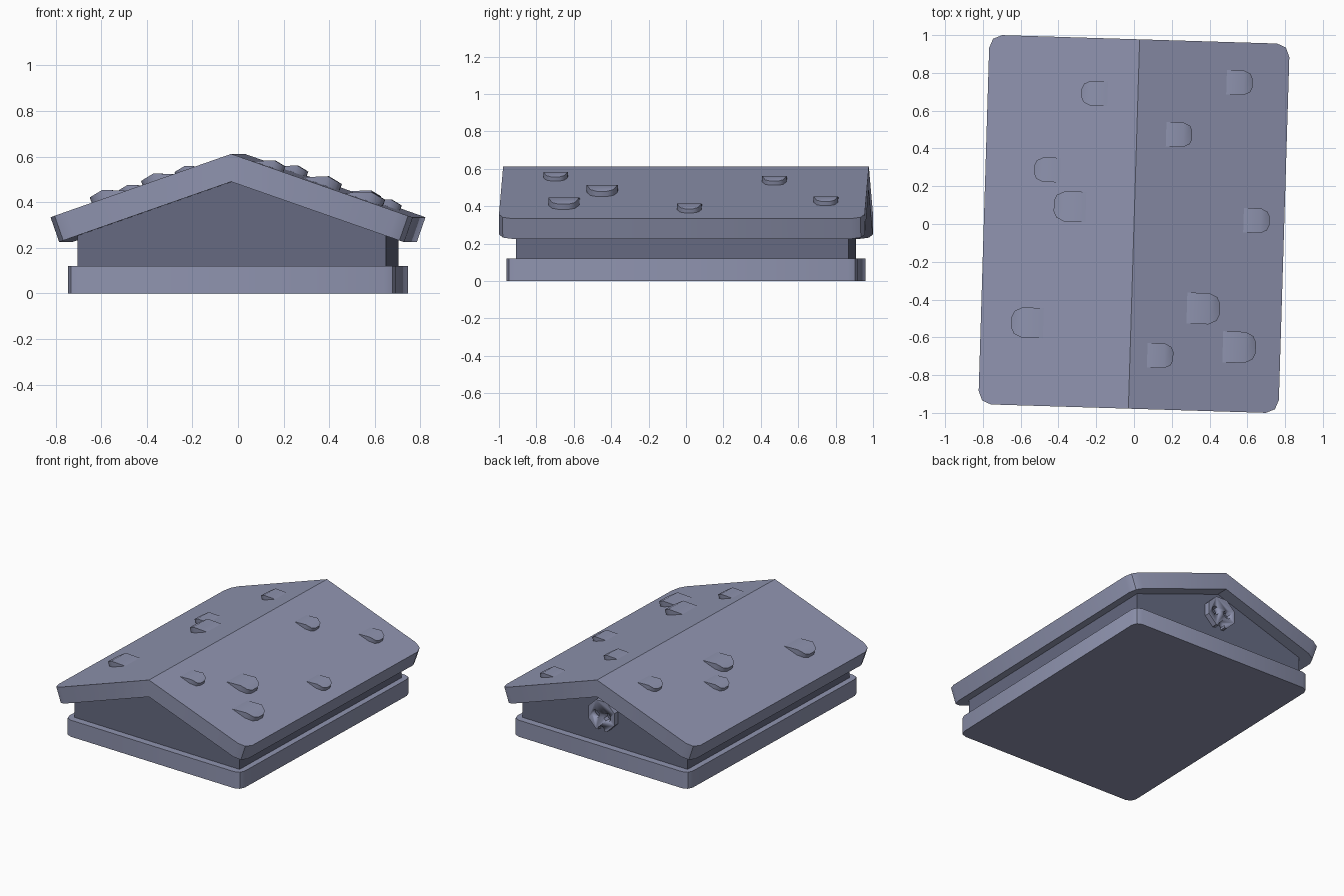
import bpy, bmesh, math
from mathutils import Matrix, Vector

if "Cube" in bpy.data.objects:
    bpy.data.objects.remove(bpy.data.objects["Cube"])

TURN = Matrix.Rotation(-0.0305, 4, 'Z')      # whole model is slightly askew
RISE = 0.35                                  # roof slope
RIDGE = 0.612
PITCH = math.atan(RISE)


def material(name, rgb):
    m = bpy.data.materials.new(name)
    m.diffuse_color = (*rgb, 1)
    m.use_nodes = True
    m.node_tree.nodes["Principled BSDF"].inputs["Base Color"].default_value = m.diffuse_color
    return m


STONE = material("light slate", (0.275, 0.295, 0.43))
SHADE = material("dark slate", (0.13, 0.143, 0.22))


def finish(name, bm, mat, angle=35):
    bmesh.ops.recalc_face_normals(bm, faces=bm.faces)
    bm.transform(TURN)
    me = bpy.data.meshes.new(name)
    bm.to_mesh(me)
    bm.free()
    ob = bpy.data.objects.new(name, me)
    bpy.context.collection.objects.link(ob)
    me.materials.append(mat)
    bpy.ops.object.select_all(action='DESELECT')
    ob.select_set(True)
    bpy.context.view_layer.objects.active = ob
    bpy.ops.object.shade_smooth_by_angle(angle=math.radians(angle))
    return ob


def extrude_profile(bm, points, y0, y1):
    """Prism along y from an (x, z) outline."""
    face = bm.faces.new([bm.verts.new((x, y0, z)) for x, z in points])
    new = bmesh.ops.extrude_face_region(bm, geom=[face])["geom"]
    verts = [g for g in new if isinstance(g, bmesh.types.BMVert)]
    bmesh.ops.translate(bm, verts=verts, vec=(0, y1 - y0, 0))


def bevel(bm, test, amount):
    edges = [e for e in bm.edges if test(e.verts[0].co, e.verts[1].co)]
    bmesh.ops.bevel(bm, geom=edges, offset=amount, segments=2, profile=0.5,
                    affect='EDGES')


# base slab with rounded upright corners
bm = bmesh.new()
extrude_profile(bm, [(-.72, 0), (.72, 0), (.72, .12), (-.72, .12)], -.94, .94)
bevel(bm, lambda a, b: abs(a.z - b.z) > .05, .05)
finish("base", bm, STONE)

# walls with gable ends
bm = bmesh.new()
top = RIDGE - .122
hw = .677
extrude_profile(bm, [(-hw, .115), (hw, .115), (hw, top - RISE * hw),
                     (0, top), (-hw, top - RISE * hw)], -.89, .89)
finish("walls", bm, SHADE)

# folded roof slab with rounded eave corners
bm = bmesh.new()
ew, ez = .795, RIDGE - RISE * .795
dx, dz = .115 * math.sin(PITCH), .115 * math.cos(PITCH)
extrude_profile(bm, [(0, RIDGE), (ew, ez), (ew - dx, ez - dz), (0, top),
                     (dx - ew, ez - dz), (-ew, ez)], -.978, .978)
bevel(bm, lambda a, b: abs(a.y - b.y) < .01 and a.x * b.x > .4, .07)
finish("roof", bm, STONE)


# raised shingles: (uphill x, y, size) as seen from the top
def shingle(name, x, y, size):
    side = 1 if x > 0 else -1
    p = TURN.inverted() @ Vector((x, y, 0))
    length, w = size / math.cos(PITCH), size / 2
    half = [(0, 1), (.62, 1), (.9, .75), (1, .35)]
    plan = half + [(u, -v) for u, v in reversed(half)]

    def height(u):
        return size * (.26 * u / .62 if u <= .62 else .26 - .08 * (u - .62) / .38)

    down = Vector((side * math.cos(PITCH), 0, -math.sin(PITCH)))
    up = Vector((side * math.sin(PITCH), 0, math.cos(PITCH)))
    origin = Vector((p.x, p.y, RIDGE - RISE * abs(p.x)))
    bm = bmesh.new()

    def ring(h):
        return [bm.verts.new(origin + down * u * length + Vector((0, v * w, 0))
                             + up * h(u)) for u, v in plan]
    hi, lo = ring(height), ring(lambda u: -.02)
    bm.faces.new([hi[0], hi[1], hi[6], hi[7]])
    bm.faces.new(hi[1:7])
    bm.faces.new(lo)
    for i in range(8):
        j = (i + 1) % 8
        bm.faces.new([hi[i], hi[j], lo[j], lo[i]])
    finish(name, bm, STONE, 50)


SHINGLES = [(.49, .75, .13), (.17, .475, .13), (.58, .02, .13),
            (.28, -.445, .165), (.47, -.65, .165), (.07, -.695, .13),
            (-.14, .69, .13), (-.39, .285, .13), (-.255, .09, .16),
            (-.48, -.525, .16)]
for n, s in enumerate(SHINGLES, 1):
    shingle(f"shingle_{n}", *s)


# round plate on the back gable, pierced by holes
def disc(bm, x, y, z, r, depth, sides):
    m = (Matrix.Translation((x, y, z)) @ Matrix.Rotation(math.pi / 2, 4, 'X')
         @ Matrix.Rotation(math.pi / sides, 4, 'Z'))
    bmesh.ops.create_cone(bm, cap_ends=True, segments=sides, radius1=r,
                          radius2=r, depth=depth, matrix=m)


bm = bmesh.new()
disc(bm, 0, .9, .335, .115, .06, 8)
plate = finish("back_plate", bm, STONE)

bm = bmesh.new()
for hx, hz, r in ((-.048, .335, .03), (.048, .335, .03), (0, .235, .026)):
    disc(bm, hx, .9, hz, r, .2, 8)
cutter = finish("hole_cutter", bm, STONE)
cutter.hide_render = True
cutter.hide_set(True)
cut = plate.modifiers.new("holes", 'BOOLEAN')
cut.operation = 'DIFFERENCE'
cut.solver = 'EXACT'
cut.object = cutter
